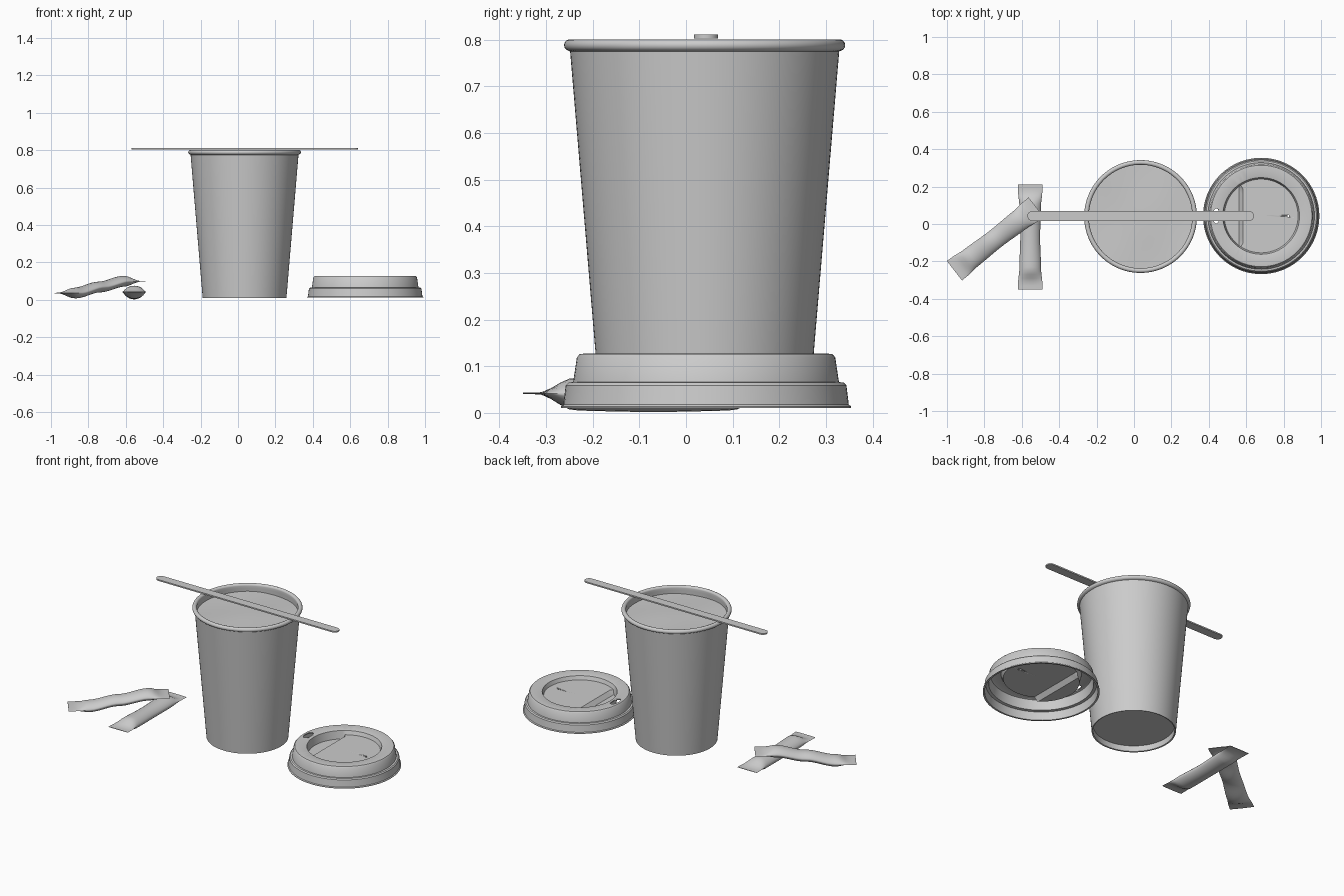
import bpy, bmesh, math
from mathutils import Vector

if "Cube" in bpy.data.objects:
    bpy.data.objects.remove(bpy.data.objects["Cube"])

grey = bpy.data.materials.new("plain_grey")
grey.diffuse_color = (0.6, 0.6, 0.6, 1)
grey.use_nodes = True
grey.node_tree.nodes["Principled BSDF"].inputs["Base Color"].default_value = grey.diffuse_color


def finish(bm, name, loc=(0, 0, 0), angle=35):
    bmesh.ops.recalc_face_normals(bm, faces=bm.faces)
    me = bpy.data.meshes.new(name)
    bm.to_mesh(me)
    bm.free()
    me.materials.append(grey)
    ob = bpy.data.objects.new(name, me)
    bpy.context.collection.objects.link(ob)
    ob.location = loc
    bpy.ops.object.select_all(action='DESELECT')
    ob.select_set(True)
    bpy.context.view_layer.objects.active = ob
    bpy.ops.object.shade_smooth_by_angle(angle=math.radians(angle))
    return ob


def lathe(profile, n=96):
    """Spin (radius, z) points around z; radius 0 ends close the shape."""
    bm = bmesh.new()
    rings = []
    for r, z in profile:
        if r == 0:
            rings.append([bm.verts.new((0, 0, z))] * n)
        else:
            rings.append([bm.verts.new((r * math.cos(2 * math.pi * i / n),
                                        r * math.sin(2 * math.pi * i / n), z)) for i in range(n)])
    for a, b in zip(rings, rings[1:]):
        for i in range(n):
            j = (i + 1) % n
            bm.faces.new(list(dict.fromkeys((a[i], a[j], b[j], b[i]))))
    return bm


# Paper cup with rolled rim and recessed base
rim = [(0.289 + 0.0125 * math.cos(a), 0.7885 + 0.0125 * math.sin(a))
       for a in [math.radians(-75 + 25 * k) for k in range(11)]]
cup = [(0, 0.045), (0.216, 0.045), (0.217, 0.012), (0.224, 0.01), (0.2885, 0.775)] + rim + \
      [(0.279, 0.775), (0.222, 0.055), (0, 0.055)]
finish(lathe(cup), "cup", (0.035, 0.04, 0))

# Drink surface with faint ripples
bm = lathe([(0, 0.755)] + [(0.278 * k / 8, 0.755) for k in range(1, 9)])
for v in bm.verts:
    v.co.z += 0.003 * math.sin(14 * v.co.x + 1) * math.cos(11 * v.co.y)
finish(bm, "drink_surface", (0.035, 0.04, 0))

# Lid: outer skin from the recess to the flange, then the inner skin back
lid = [(0, 0.100), (0.197, 0.100), (0.205, 0.122), (0.212, 0.124), (0.262, 0.127), (0.271, 0.126),
       (0.277, 0.119), (0.285, 0.066), (0.295, 0.065), (0.301, 0.059), (0.306, 0.018),
       (0.311, 0.014), (0.311, 0.011), (0.301, 0.011), (0.295, 0.058), (0.279, 0.060),
       (0.271, 0.117), (0.262, 0.121), (0.214, 0.118), (0.203, 0.094), (0, 0.094)]
bm = lathe(lid)
# Stepped recess floor: lower on the drinking side
for x in (-0.118, -0.098):
    bmesh.ops.bisect_plane(bm, geom=bm.verts[:] + bm.edges[:] + bm.faces[:],
                           plane_co=(x, 0, 0), plane_no=(1, 0, 0))
for v in bm.verts:
    if v.co.x < -0.11 and v.co.xy.length < 0.2035 and v.co.z < 0.102:
        v.co.z -= 0.025
lid_ob = finish(bm, "lid", (0.68, 0.043, 0))


def hole(name, x, rx, ry):
    bm = lathe([(0, 0.0), (1, 0.0), (1, 0.2), (0, 0.2)], 32)
    bmesh.ops.scale(bm, vec=(rx, ry, 1), verts=bm.verts)
    ob = finish(bm, name, (x, 0.043, 0))
    ob.hide_render = True
    ob.hide_set(True)
    mod = lid_ob.modifiers.new(name, 'BOOLEAN')
    mod.operation, mod.object, mod.solver = 'DIFFERENCE', ob, 'EXACT'


hole("sip_hole_cutter", 0.44, 0.018, 0.04)
hole("vent_hole_cutter", 0.825, 0.005, 0.007)

# Flat stirring stick with rounded ends
bm = bmesh.new()
outline = []
for side, cx in ((0, 0.616), (1, -0.544)):
    for k in range(13):
        a = math.pi * (side + k / 12) - math.pi / 2
        outline.append(bm.verts.new((cx + 0.026 * math.cos(a), 0.043 + 0.026 * math.sin(a), 0.803)))
face = bm.faces.new(outline)
ext = bmesh.ops.extrude_face_region(bm, geom=[face])
for v in ext["geom"]:
    if isinstance(v, bmesh.types.BMVert):
        v.co.z += 0.008
finish(bm, "stirring_stick")


def lerp(keys, t):
    """Smoothly blend between (t, value) keys."""
    for (t0, a), (t1, b) in zip(keys, keys[1:]):
        if t <= t1:
            s = (t - t0) / (t1 - t0)
            return a + (b - a) * s * s * (3 - 2 * s)
    return keys[-1][1]


def sachet(name, start, end, heights, puff, n=28, m=24):
    """Pillow-shaped stick packet with flat crimped ends."""
    p, q = Vector(start), Vector(end)
    side = Vector((-(q - p).y, (q - p).x)).normalized()
    width = [(0, 0.066), (0.06, 0.065), (0.2, 0.058), (0.5, 0.053), (0.8, 0.058), (0.94, 0.065), (1, 0.066)]
    thick = [(0, 0.0015), (0.055, 0.0015), (0.2, puff), (0.8, puff), (0.945, 0.0015), (1, 0.0015)]
    bm = bmesh.new()
    rings = []
    for i in range(n + 1):
        t = i / n
        c, w, h, z = p.lerp(q, t), lerp(width, t), lerp(thick, t), lerp(heights, t)
        ring = []
        for k in range(m):
            a = 2 * math.pi * k / m
            s = math.sin(a)
            xy = c + side * (w * math.cos(a))
            ring.append(bm.verts.new((xy.x, xy.y, z + h * s * abs(s) ** 0.3)))
        rings.append(ring)
    for a, b in zip(rings, rings[1:]):
        for k in range(m):
            j = (k + 1) % m
            bm.faces.new((a[k], a[j], b[j], b[k]))
    bm.faces.new(rings[0])
    bm.faces.new(rings[-1])
    finish(bm, name, angle=50)


# Two packets, the second resting on the first
sachet("lower_sachet", (-0.555, -0.35), (-0.555, 0.21), [(0, 0.042), (0.5, 0.037), (1, 0.042)], 0.035)
sachet("upper_sachet", (-0.96, -0.25), (-0.523, 0.09),
       [(0, 0.036), (0.2, 0.036), (0.5, 0.068), (0.8, 0.099), (1, 0.098)], 0.029)
